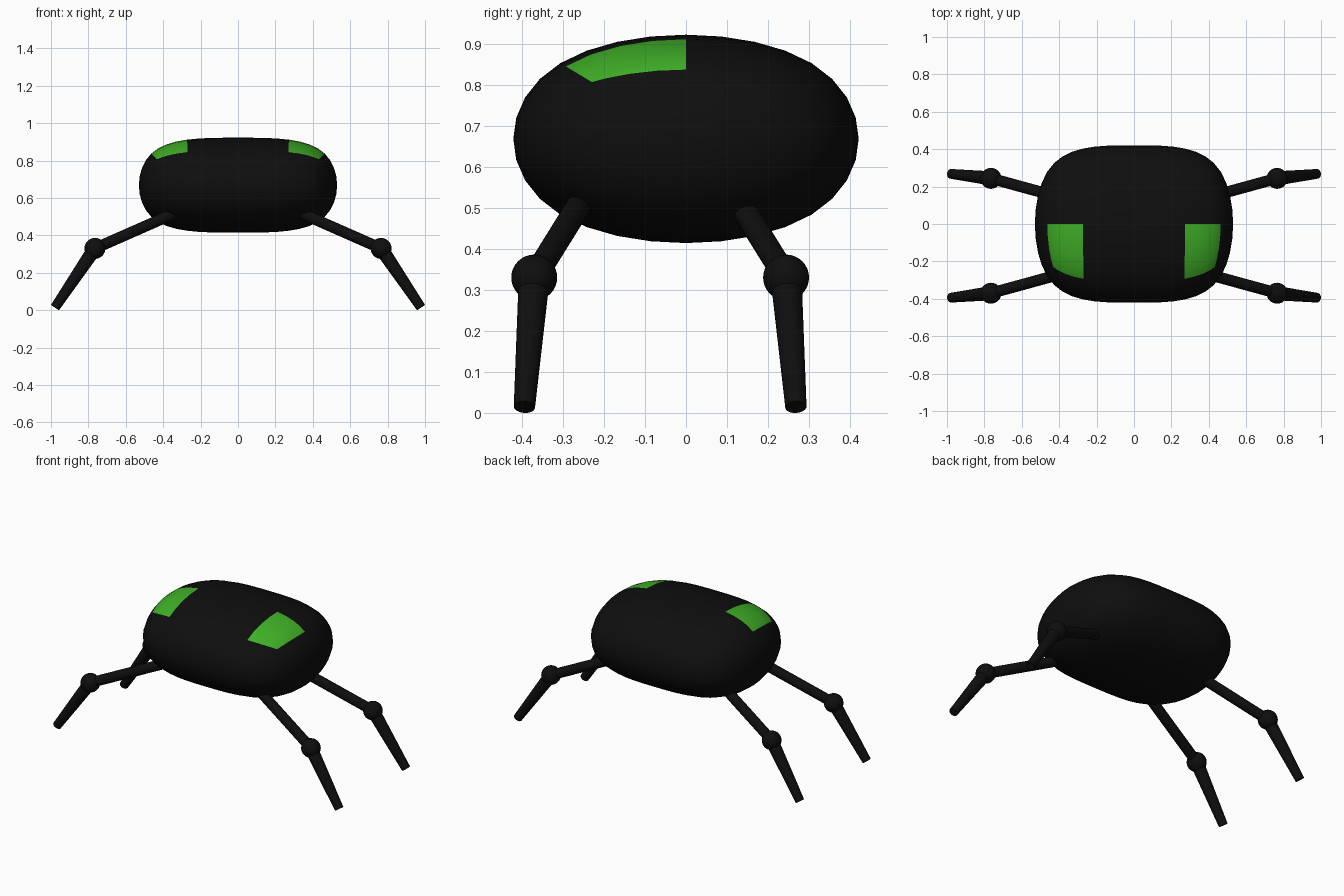
import bpy
from mathutils import Vector

if "Cube" in bpy.data.objects:
    bpy.data.objects.remove(bpy.data.objects["Cube"])


def material(name, rgb):
    m = bpy.data.materials.new(name)
    m.diffuse_color = (*rgb, 1)
    m.use_nodes = True
    m.node_tree.nodes["Principled BSDF"].inputs["Base Color"].default_value = m.diffuse_color
    return m


black = material("black", (0.0045, 0.0045, 0.0045))
green = material("green", (0.05, 0.43, 0.02))


def subdivide(obj, levels, limit):
    mod = obj.modifiers.new("smooth", 'SUBSURF')
    mod.levels = levels
    mod.use_limit_surface = limit
    bpy.context.view_layer.objects.active = obj
    bpy.ops.object.modifier_apply(modifier=mod.name)


def finish(obj, name):
    obj.name = name
    obj.data.materials.append(black)
    bpy.ops.object.shade_smooth_by_angle()
    return obj


# Body: box cage with a centre loop, rounded by subdivision
verts = [(x * 0.57, y * 0.458, z * 0.277) for x in (-1, 0, 1)
         for y, z in ((-1, -1), (1, -1), (1, 1), (-1, 1))]
faces = [(0, 1, 2, 3), (11, 10, 9, 8)]
for s in (0, 4):
    faces += [(s + i, s + i + 4, s + (i + 1) % 4 + 4, s + (i + 1) % 4) for i in range(4)]
mesh = bpy.data.meshes.new("body")
mesh.from_pydata(verts, [], [f[::-1] for f in faces])
body = bpy.data.objects.new("body", mesh)
bpy.context.collection.objects.link(body)
body.select_set(True)
bpy.context.view_layer.objects.active = body
bpy.ops.object.mode_set(mode='EDIT')
bpy.ops.mesh.select_all(action='SELECT')
bpy.ops.mesh.normals_make_consistent(inside=False)
bpy.ops.object.mode_set(mode='OBJECT')
mesh.materials.append(black)
mesh.materials.append(green)
subdivide(body, 1, False)

# Green patches: outer front quarters of the top
for f in body.data.polygons:
    if f.normal.z > 0.6 and f.center.y < 0 and abs(f.center.x) > 0.26:
        f.material_index = 1
subdivide(body, 2, True)

# Fit the rounded body to its final size
size = (1.06, 0.842, 0.508)
dims = [max(v.co[i] for v in body.data.vertices) * 2 for i in range(3)]
for v in body.data.vertices:
    v.co = Vector([v.co[i] * size[i] / dims[i] for i in range(3)]) + Vector((0, 0, 0.668))
bpy.ops.object.shade_smooth_by_angle(angle=1.0)


def rod(name, a, b, ra, rb):
    d = b - a
    bpy.ops.mesh.primitive_cone_add(vertices=32, radius1=ra, radius2=rb, depth=d.length,
                                    location=(a + b) / 2,
                                    rotation=d.to_track_quat('Z', 'Y').to_euler())
    finish(bpy.context.object, name)


# Legs: hip rod, knee ball and tapered shin
for side, sx in (("right", 1), ("left", -1)):
    for end, sy in (("front", -1), ("back", 1)):
        def point(x, y, z):
            return Vector((sx * x, -0.063 + sy * y, z))
        hip = point(0.345, 0.192, 0.515)
        knee = point(0.765, 0.307, 0.33)
        foot = point(0.978, 0.331, 0.0145)
        rod(f"{end}_{side}_upper_leg", hip, knee, 0.03, 0.03)
        rod(f"{end}_{side}_lower_leg", knee, foot, 0.038, 0.026)
        bpy.ops.mesh.primitive_uv_sphere_add(segments=32, ring_count=16, radius=0.056, location=knee)
        finish(bpy.context.object, f"{end}_{side}_knee")
